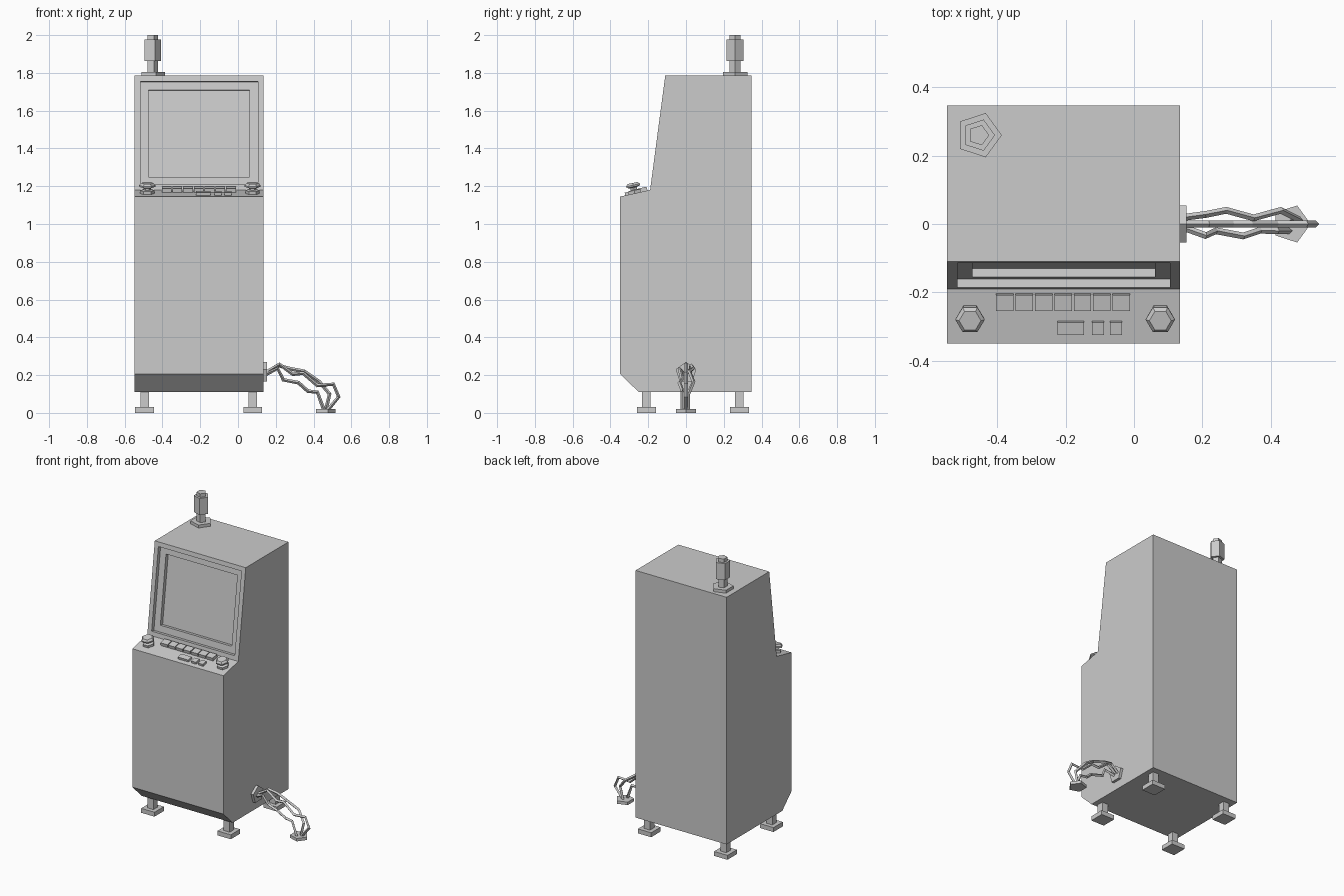
import bpy, bmesh, math
from mathutils import Matrix, Vector

if "Cube" in bpy.data.objects:
    bpy.data.objects.remove(bpy.data.objects["Cube"])


def finish(name, bm):
    bmesh.ops.recalc_face_normals(bm, faces=bm.faces)
    me = bpy.data.meshes.new(name)
    bm.to_mesh(me)
    bm.free()
    ob = bpy.data.objects.new(name, me)
    bpy.context.collection.objects.link(ob)
    return ob


def box(name, size, z0, z1, m):
    bm = bmesh.new()
    bmesh.ops.create_cube(bm, size=1)
    bm.transform(m @ Matrix.Translation((0, 0, (z0 + z1) / 2))
                 @ Matrix.Diagonal((size[0], size[1], z1 - z0, 1)))
    return finish(name, bm)


def lathe(name, profile, sides, m):
    """Stack of polygon rings (radius, height), capped at both ends."""
    bm = bmesh.new()
    rings = []
    for r, z in profile:
        rings.append([bm.verts.new((r * math.cos(a), r * math.sin(a), z))
                      for a in (2 * math.pi * i / sides for i in range(sides))])
    for lo, hi in zip(rings, rings[1:]):
        for i in range(sides):
            j = (i + 1) % sides
            bm.faces.new((lo[i], lo[j], hi[j], hi[i]))
    bm.faces.new(rings[0][::-1])
    bm.faces.new(rings[-1])
    bm.transform(m)
    return finish(name, bm)


def recess(bm, face, margin, depth):
    """Inset a face and sink it; returns the sunken face."""
    bmesh.ops.inset_region(bm, faces=[face], thickness=margin)
    n = face.normal.copy()
    face = bmesh.ops.extrude_discrete_faces(bm, faces=[face])['faces'][0]
    bmesh.ops.translate(bm, verts=face.verts, vec=-n * depth)
    face.normal_update()
    return face


# Cabinet: side profile extruded in x, with stepped screen recess
LEFT, RIGHT = -0.547, 0.135
PROFILE = [(0.347, 0.11), (0.347, 1.785), (-0.11, 1.785), (-0.19, 1.18),
           (-0.35, 1.145), (-0.35, 0.207), (-0.25, 0.11)]
bm = bmesh.new()
side = bm.faces.new([bm.verts.new((LEFT, y, z)) for y, z in PROFILE])
ext = bmesh.ops.extrude_face_region(bm, geom=[side], use_keep_orig=True)
bmesh.ops.translate(bm, vec=(RIGHT - LEFT, 0, 0),
                    verts=[g for g in ext['geom'] if isinstance(g, bmesh.types.BMVert)])
bmesh.ops.recalc_face_normals(bm, faces=bm.faces)
front = min(bm.faces, key=lambda f: (f.calc_center_median() - Vector((-0.206, -0.15, 1.4825))).length)
front = recess(bm, front, 0.042, 0.025)
recess(bm, front, 0.062, 0.025)
finish("cabinet", bm)

# Control panel frame
SLOPE = 0.035 / 0.16


def on_panel(x, y):
    return (Matrix.Translation((x, y, 1.145 + (y + 0.35) * SLOPE))
            @ Matrix.Rotation(math.atan(SLOPE), 4, 'X'))


# Buttons
for i in range(7):
    box(f"main_button_{i + 1}", (0.051, 0.047), -0.005, 0.021,
        on_panel(-0.378 + i * 0.0568, -0.227))
for i, (x, w) in enumerate([(-0.185, 0.077), (-0.106, 0.035), (-0.053, 0.035)]):
    box(f"small_button_{i + 1}", (w, 0.038), -0.005, 0.015, on_panel(x, -0.303))

# Hexagonal knobs
KNOB = [(0.038, -0.005), (0.038, 0.016), (0.02, 0.02), (0.02, 0.031),
        (0.043, 0.036), (0.043, 0.044), (0.032, 0.056)]
for name, x in (("left", -0.48), ("right", 0.077)):
    lathe(name + "_knob", KNOB, 6, on_panel(x, -0.271))

# Signal lamp on the roof
LAMP = [(0.068, 1.78), (0.068, 1.805), (0.031, 1.805), (0.031, 1.864),
        (0.048, 1.864), (0.048, 1.976), (0.031, 1.976), (0.031, 2.0)]
lathe("signal_lamp", LAMP, 5, Matrix.Translation((-0.455, 0.26, 0)))

# Feet
for fb, y in (("front", -0.21), ("back", 0.283)):
    for lr, x in (("left", -0.494), ("right", 0.078)):
        m = Matrix.Translation((x, y, 0))
        box(f"{fb}_{lr}_foot_pad", (0.1, 0.1), 0, 0.03, m)
        box(f"{fb}_{lr}_foot_stem", (0.045, 0.045), 0.03, 0.115, m)

# Cable socket and floor plug
turn = Matrix.Rotation(math.pi / 2, 4, 'Y') @ Matrix.Rotation(math.pi, 4, 'Z')
lathe("cable_socket", [(0.057, -0.005), (0.057, 0.018)], 5,
      Matrix.Translation((RIGHT, 0, 0.213)) @ turn)
lathe("floor_plug", [(0.057, 0), (0.057, 0.02)], 5, Matrix.Translation((0.46, 0, 0)))

# Three kinked cables
CABLES = [
    [(0.15, 0, 0.215), (0.22, 0, 0.257), (0.29, 0, 0.205), (0.345, 0, 0.21),
     (0.42, 0, 0.145), (0.505, 0, 0.152), (0.533, 0, 0.085), (0.475, 0, 0.015)],
    [(0.15, 0.02, 0.21), (0.21, 0.028, 0.252), (0.27, 0.04, 0.235), (0.35, 0.018, 0.22),
     (0.43, 0.04, 0.165), (0.485, 0.012, 0.1), (0.465, 0.01, 0.015)],
    [(0.15, -0.012, 0.205), (0.21, -0.034, 0.235), (0.24, -0.02, 0.175),
     (0.32, -0.035, 0.16), (0.37, -0.018, 0.115), (0.42, -0.02, 0.11), (0.455, -0.02, 0.015)]]
for k, path in enumerate(CABLES):
    cu = bpy.data.curves.new(f"cable_{k + 1}", 'CURVE')
    cu.dimensions = '3D'
    cu.bevel_depth = 0.01
    cu.bevel_resolution = 0
    cu.use_fill_caps = True
    sp = cu.splines.new('POLY')
    sp.points.add(len(path) - 1)
    for p, co in zip(sp.points, path):
        p.co = (*co, 1)
    sp.use_smooth = False
    ob = bpy.data.objects.new(cu.name, cu)
    bpy.context.collection.objects.link(ob)
    bpy.ops.object.select_all(action='DESELECT')
    ob.select_set(True)
    bpy.context.view_layer.objects.active = ob
    bpy.ops.object.convert(target='MESH')
